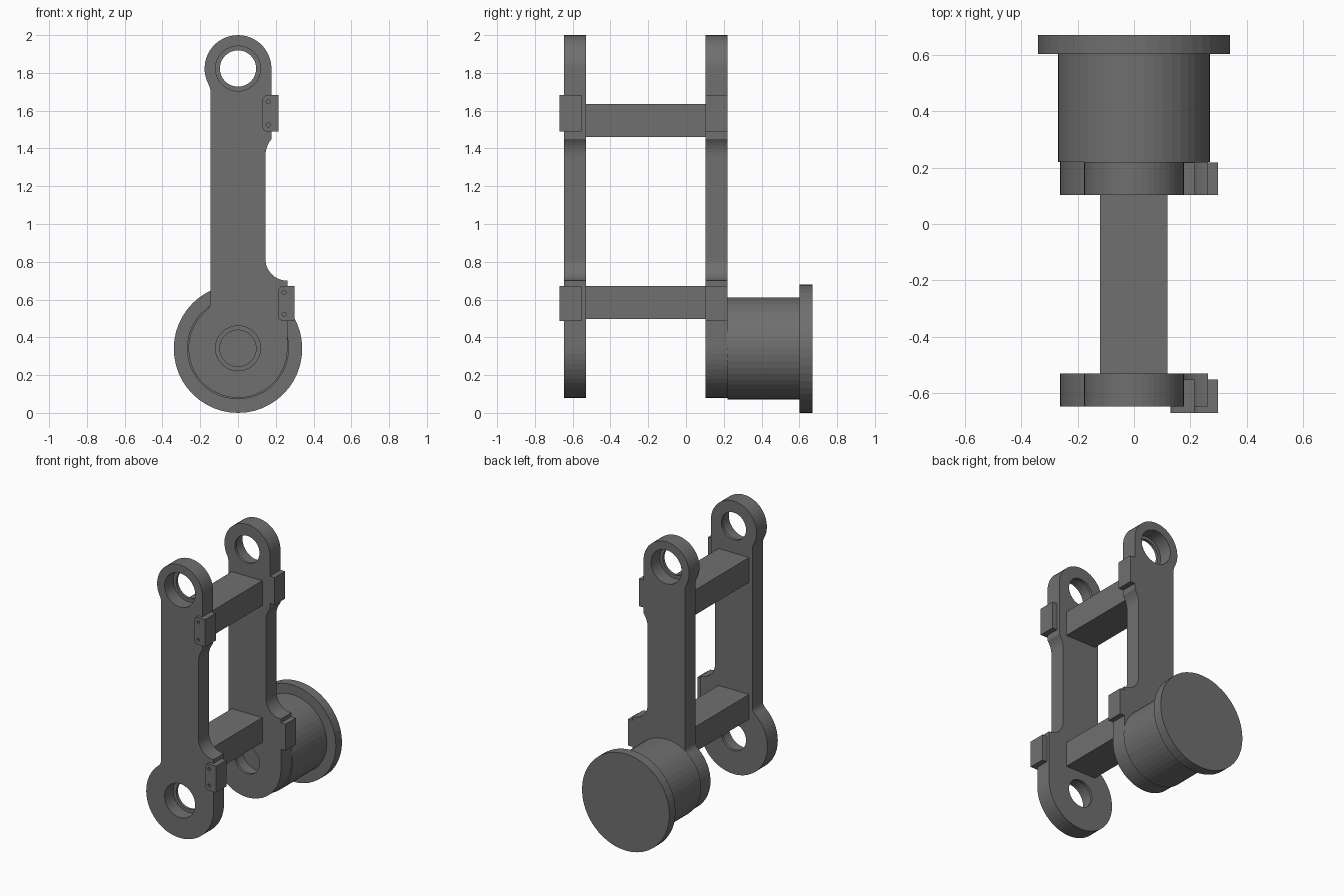
import bpy, bmesh
from math import cos, sin, radians

if "Cube" in bpy.data.objects:
    bpy.data.objects.remove(bpy.data.objects["Cube"])

# Dark grey finish shared by all parts
dark = bpy.data.materials.new("dark_grey")
dark.diffuse_color = (0.16, 0.16, 0.16, 1)
dark.use_nodes = True
dark.node_tree.nodes["Principled BSDF"].inputs["Base Color"].default_value = dark.diffuse_color


def arc(cx, cz, r, a0, a1, n):
    return [(cx + r * cos(radians(a0 + (a1 - a0) * i / n)),
             cz + r * sin(radians(a0 + (a1 - a0) * i / n))) for i in range(n + 1)]


def prism(name, pts, y0, y1):
    """Extrude an x-z outline from y0 to y1."""
    bm = bmesh.new()
    face = bm.faces.new([bm.verts.new((x, y0, z)) for x, z in pts])
    ext = bmesh.ops.extrude_face_region(bm, geom=[face])["geom"]
    bmesh.ops.translate(bm, vec=(0, y1 - y0, 0),
                        verts=[v for v in ext if isinstance(v, bmesh.types.BMVert)])
    bmesh.ops.recalc_face_normals(bm, faces=bm.faces)
    mesh = bpy.data.meshes.new(name)
    bm.to_mesh(mesh)
    bm.free()
    mesh.materials.append(dark)
    ob = bpy.data.objects.new(name, mesh)
    bpy.context.collection.objects.link(ob)
    return ob


def disc(name, x, z, r, y0, y1, n=48):
    return prism(name, arc(x, z, r, 0, 360 - 360 / n, n - 1), y0, y1)


def box(name, x0, x1, y0, y1, z0, z1):
    return prism(name, [(x0, z0), (x1, z0), (x1, z1), (x0, z1)], y0, y1)


def cut(ob, cutter):
    mod = ob.modifiers.new("cut", "BOOLEAN")
    mod.operation, mod.solver, mod.object = "DIFFERENCE", "EXACT", cutter
    bpy.context.view_layer.objects.active = ob
    bpy.ops.object.modifier_apply(modifier=mod.name)
    bpy.data.objects.remove(cutter)


LOW, HIGH = 0.342, 1.823   # heights of the two eyes

# Side plate outline, counter-clockwise from the lower left fillet
outline = (arc(0, LOW, 0.262, 129.6, 360, 36)
           + [(0.262, 0.70)]
           + arc(0.26, 0.815, 0.115, 270, 180, 10)
           + arc(0.286, 1.36, 0.141, 180, 141.9, 5)
           + [(0.177, 1.45)]
           + arc(0, HIGH, 0.177, 0, 207.8, 28)
           + arc(-0.245, HIGH - 0.129, 0.1, 27.8, 0, 4)[1:]
           + arc(-0.205, LOW + 0.248, 0.06, 0, -50.4, 6)[:-1])

# Plates with stepped bores, the wider bore on the outer face
for name, y0, y1, c0, c1 in (("front_plate", -0.646, -0.53, -0.7, -0.55),
                             ("back_plate", 0.102, 0.219, 0.122, 0.3)):
    plate = prism(name, outline, y0, y1)
    for z in (LOW, HIGH):
        cut(plate, disc("bore_cutter", 0, z, 0.096, y0 - 0.1, y1 + 0.1))
        cut(plate, disc("step_cutter", 0, z, 0.119, c0, c1))

# Cross bars
for name, z0, z1 in (("lower_bar", 0.497, 0.672), ("upper_bar", 1.46, 1.635)):
    box(name, -0.12, 0.118, -0.53, 0.102, z0, z1)

# Edge blocks with rounded inner corners and two screw holes
for name, x0, z0, z1 in (("lower_block", 0.214, 0.487, 0.673),
                         ("upper_block", 0.13, 1.49, 1.682)):
    x1, r = x0 + 0.084, 0.025
    pts = (arc(x0 + r, z0 + r, r, 180, 270, 5) + [(x1, z0), (x1, z1)]
           + arc(x0 + r, z1 - r, r, 90, 180, 5))
    block = prism("front_" + name, pts, -0.67, -0.552)
    for z in (z0 + 0.035, z1 - 0.035):
        cut(block, disc("screw_cutter", x0 + 0.03, z, 0.011, -0.7, -0.655, 12))
    prism("back_" + name, pts, 0.1025, 0.2185)

# Drum and end flange
disc("drum", 0, LOW, 0.27, 0.219, 0.602)
disc("drum_flange", 0, 0.34, 0.34, 0.602, 0.67)
